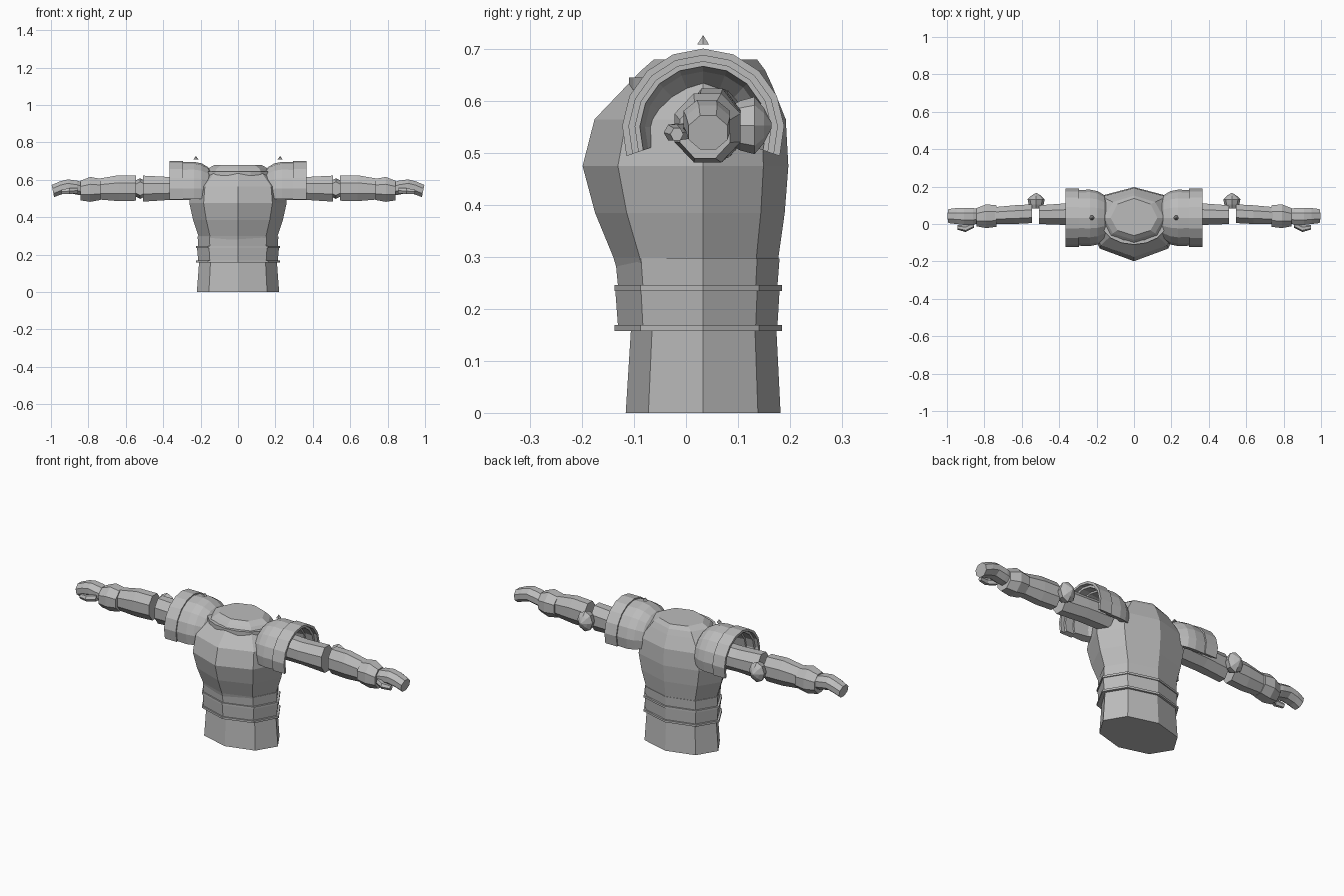
import bpy, bmesh, math

if "Cube" in bpy.data.objects:
    bpy.data.objects.remove(bpy.data.objects["Cube"])

CY = 0.033  # front-to-back centre of the body

grey = bpy.data.materials.new("armour grey")
grey.diffuse_color = (0.5, 0.5, 0.5, 1)
grey.use_nodes = True
grey.node_tree.nodes["Principled BSDF"].inputs["Base Color"].default_value = grey.diffuse_color


def make(name, verts, faces, mirror=False):
    me = bpy.data.meshes.new(name)
    me.from_pydata(verts, [], faces)
    bm = bmesh.new()
    bm.from_mesh(me)
    bmesh.ops.recalc_face_normals(bm, faces=bm.faces)
    bm.to_mesh(me)
    bm.free()
    me.materials.append(grey)
    ob = bpy.data.objects.new(name, me)
    bpy.context.collection.objects.link(ob)
    if mirror:
        mod = ob.modifiers.new("mirror", 'MIRROR')
        mod.use_mirror_merge = False
    return ob


def loft(name, rings, mirror=False):
    """Skin a list of equal closed rings and cap both ends."""
    n, verts, faces = len(rings[0]), [p for r in rings for p in r], []
    for i in range(len(rings) - 1):
        for j in range(n):
            k = (j + 1) % n
            faces.append((i*n + j, i*n + k, (i+1)*n + k, (i+1)*n + j))
    faces += [tuple(range(n)), tuple(range(len(verts) - n, len(verts)))]
    return make(name, verts, faces, mirror)


def body_ring(z, rx, y0, y1):
    """Horizontal eight-sided ring with separate front and back depth."""
    out = []
    for i in range(8):
        c, s = math.cos(i*math.pi/4), math.sin(i*math.pi/4)
        out.append((rx*c, CY + s*((y1 - CY) if s > 0 else (CY - y0)), z))
    return out


def arm_ring(x, y0, y1, z0, z1, n=8, turn=0.5, slant=0.0):
    """Ring across the arm, fitted to a y/z box."""
    out = []
    for i in range(n):
        a = 2*math.pi*(i + turn)/n
        c, s = math.cos(a), math.sin(a)
        k = 1/math.cos(math.pi/n) if turn else 1
        z = (z0 + z1)/2 + k*s*(z1 - z0)/2
        out.append((x + slant*s, (y0 + y1)/2 + k*c*(y1 - y0)/2, z))
    return out


def arch(name, profile, zc=0.545, a0=-19, a1=199, segs=10):
    """Sweep a closed x/radius profile over the shoulder."""
    rings = []
    for i in range(segs + 1):
        a = math.radians(a0 + (a1 - a0)*i/segs)
        rings.append([(x, CY + r*math.cos(a), zc + r*math.sin(a)) for x, r in profile])
    return loft(name, rings, True)


# Torso
loft("torso", [body_ring(*r) for r in (
    (0, .22, -.116, .182), (.16, .208, -.106, .174), (.24, .205, -.122, .174),
    (.30, .212, -.14, .178), (.385, .24, -.175, .19), (.475, .26, -.199, .197),
    (.565, .25, -.176, .192), (.632, .185, -.112, .165), (.66, .16, -.085, .152),
    (.68, .125, -.062, .137))])

# Waist plates with flared lower rims
for z0, z1, r0, r1 in ((.168, .235, .213, .219), (.245, .297, .213, .216)):
    loft("waist_plate", [body_ring(z0, r0, -.131, .176), body_ring(z1, r1, -.136, .18)])
for z in (.158, .235):
    loft("waist_rim", [body_ring(z + d, .225, -.138, .185) for d in (0, .011)])

# Collar guard around the front of the neck
rings = []
for i in range(9):
    a = math.pi + math.pi*i/8
    c, s = math.cos(a), math.sin(a)
    rings.append([(rx*c, .005 + ry*s, z) for rx, ry, z in
                  ((.172, .115, .622), (.172, .115, .645), (.150, .097, .645), (.150, .097, .622))])
loft("collar_guard", rings)

# Shoulder dome and outer pauldron
arch("shoulder_dome", [(.13, .085), (.16, .122), (.195, .143), (.235, .151), (.30, .149),
                       (.30, .122), (.22, .112), (.15, .07)])
arch("pauldron", [(.293, .156), (.365, .156), (.365, .143), (.345, .143),
                  (.345, .131), (.293, .131)])

# Small floating shoulder stud
tip = [(.225, CY, .727)] + [(.225 + .013*math.cos(i*math.pi/3), CY + .013*math.sin(i*math.pi/3), .709)
                            for i in range(6)]
make("shoulder_stud", tip, [(0, i + 1, (i + 1) % 6 + 1) for i in range(6)] + [(1, 2, 3, 4, 5, 6)], True)

# Upper arm, forearm and cuff
loft("upper_arm", [arm_ring(.22, .0, .115, .49, .62), arm_ring(.37, -.005, .11, .492, .615),
                   arm_ring(.508, .0, .1, .483, .622)], True)
loft("forearm", [arm_ring(.545, .005, .105, .488, .622), arm_ring(.64, .0, .1, .486, .624),
                 arm_ring(.75, .0, .09, .495, .605)], True)
loft("wrist_cuff", [arm_ring(.735, -.015, .1, .492, .605), arm_ring(.79, -.022, .105, .482, .615),
                    arm_ring(.845, -.03, .11, .478, .622)][:2]
     + [arm_ring(.842, -.012, .085, .49, .595)], True)

# Elbow pad behind the gap
rings = []
for y, r in ((.082, .03), (.105, .04), (.132, .046), (.150, .028), (.165, .004)):
    rings.append([(.523 + r*math.cos(i*math.pi/4), y, .553 + 1.2*r*math.sin(i*math.pi/4))
                  for i in range(8)])
loft("elbow_pad", rings, True)

# Hand with curled fingers and thumb
loft("hand", [arm_ring(.83, .005, .08, .515, .585), arm_ring(.86, -.005, .085, .52, .595),
              arm_ring(.91, -.005, .085, .53, .602), arm_ring(.95, .0, .085, .52, .592),
              arm_ring(.99, .005, .08, .507, .572, slant=.007)], True)
loft("thumb", [arm_ring(.855, -.02, .015, .525, .56, 6, 0), arm_ring(.90, -.043, -.008, .522, .557, 6, 0),
               arm_ring(.945, -.03, -.005, .522, .55, 6, 0)], True)
